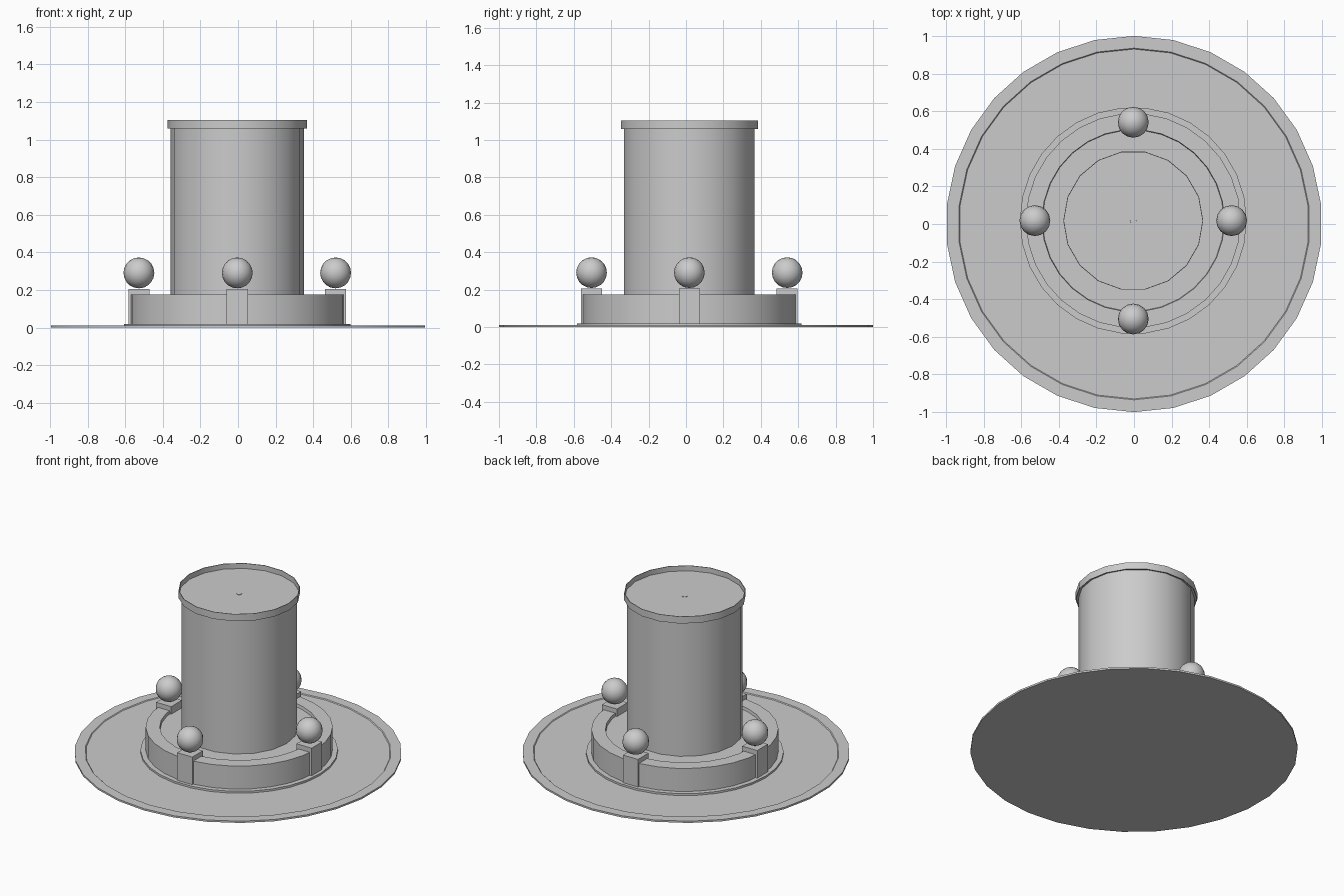
import bpy, bmesh, math

CX, CY = -0.004, 0.018      # shared axis of everything above the base plate

cube = bpy.data.objects.get("Cube")
if cube:
    bpy.data.objects.remove(cube, do_unlink=True)

grey = bpy.data.materials.new("light_grey")
grey.use_nodes = True
grey.diffuse_color = (0.6, 0.6, 0.6, 1)
grey.node_tree.nodes["Principled BSDF"].inputs["Base Color"].default_value = (0.6, 0.6, 0.6, 1)


def finish(name, bm, location):
    """Turn a bmesh into a grey, smoothly shaded object."""
    bmesh.ops.recalc_face_normals(bm, faces=bm.faces)
    mesh = bpy.data.meshes.new(name)
    bm.to_mesh(mesh)
    bm.free()
    mesh.materials.append(grey)
    obj = bpy.data.objects.new(name, mesh)
    obj.location = location
    bpy.context.collection.objects.link(obj)
    bpy.ops.object.select_all(action='DESELECT')
    obj.select_set(True)
    bpy.context.view_layer.objects.active = obj
    bpy.ops.object.shade_smooth_by_angle(angle=math.radians(30))
    return obj


def lathe(name, profile, sides, location, phase=0.0, closed=False):
    """Revolve (radius, height) points around the vertical axis."""
    bm = bmesh.new()
    rings = []
    for r, z in profile:
        if r == 0:
            rings.append([bm.verts.new((0, 0, z))] * sides)
        else:
            angles = [phase + math.tau * i / sides for i in range(sides)]
            rings.append([bm.verts.new((r * math.cos(a), r * math.sin(a), z)) for a in angles])
    pairs = list(zip(rings, rings[1:]))
    if closed:
        pairs.append((rings[-1], rings[0]))
    for low, high in pairs:
        for i in range(sides):
            j = (i + 1) % sides
            corners = dict.fromkeys((low[i], low[j], high[j], high[i]))
            bm.faces.new(list(corners))
    return finish(name, bm, location)


axis = (CX, CY, 0)

# Wide thin plate with a slightly raised lip
lathe("base_plate", [(0, 0), (1, 0), (1, 0.012), (0.935, 0.012), (0.93, 0.007), (0, 0.007)],
      30, (0, 0, 0), phase=math.pi / 2)

# Low drum with a foot flange and a shallow recess on top
lathe("ring_base", [(0, 0), (0.603, 0), (0.603, 0.02), (0.571, 0.02), (0.571, 0.175),
                    (0.485, 0.175), (0.482, 0.155), (0, 0.155)], 30, axis)

# Central tower, its thin rim and the spindle tip that shows in the cap
lathe("tower", [(0, 0.15), (0.354, 0.15), (0.354, 1.066), (0, 1.066)], 18, axis)
lathe("tower_cap", [(0, 1.064), (0.369, 1.064), (0.369, 1.07), (0, 1.07)], 18, axis)
lathe("tower_rim", [(0.368, 1.058), (0.372, 1.058), (0.372, 1.105), (0.368, 1.105)],
      18, axis, closed=True)
lathe("spindle", [(0, 0), (0.083, 0), (0.016, 1.073), (0, 1.073)], 16, axis)

# Four posts, each carrying a ball
for name, dx, dy in (("left", 1, 0), ("right", -1, 0), ("front", 0, -1), ("back", 0, 1)):
    x, y = CX + dx * 0.523, CY + dy * 0.523
    bm = bmesh.new()
    bmesh.ops.create_cube(bm, size=1)
    bmesh.ops.scale(bm, vec=(0.112, 0.112, 0.206), verts=bm.verts)
    finish(name + "_post", bm, (x, y, 0.103))
    bm = bmesh.new()
    bmesh.ops.create_uvsphere(bm, u_segments=16, v_segments=10, radius=0.082)
    finish(name + "_ball", bm, (x, y, 0.291))
